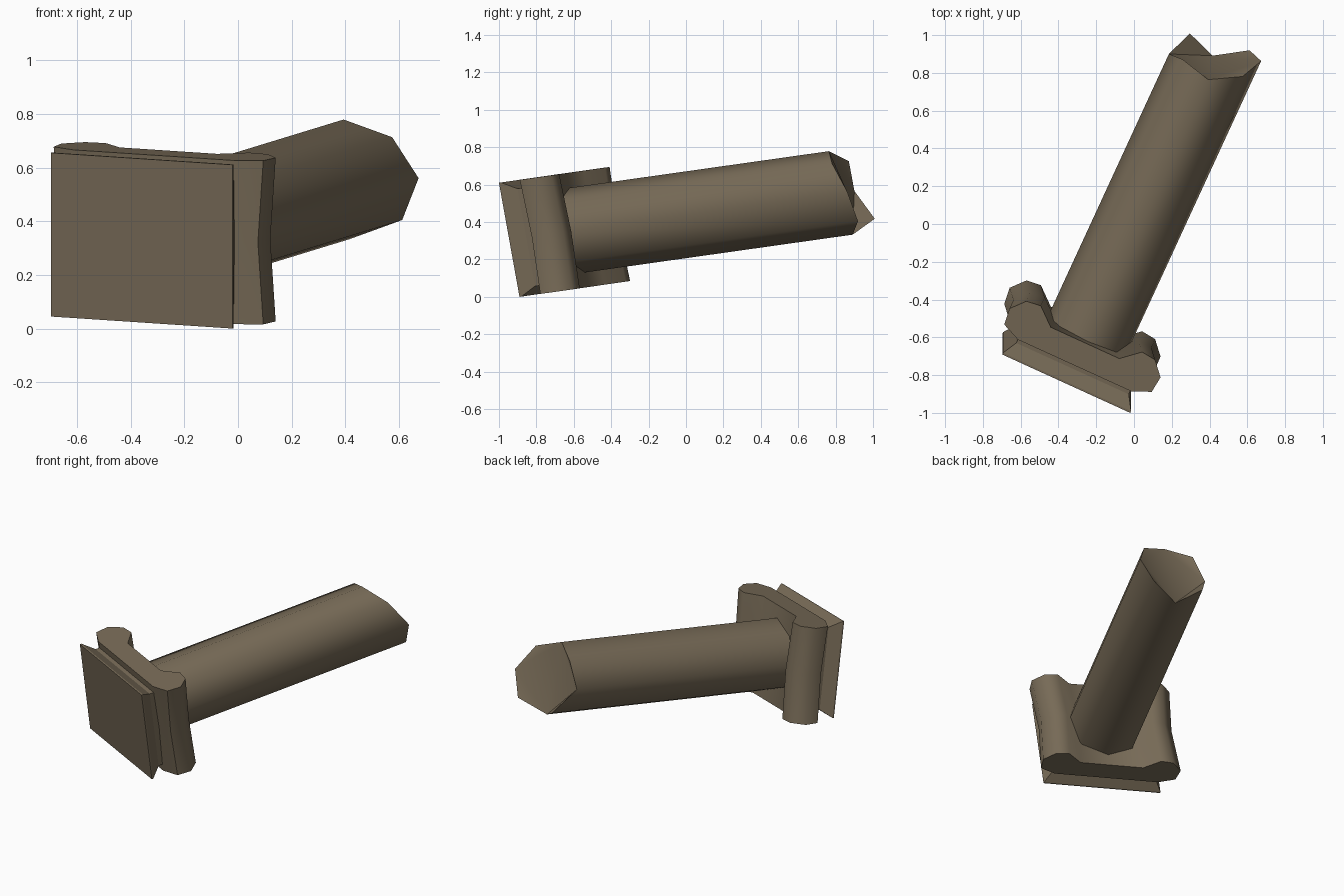
import bpy, bmesh, math
from mathutils import Vector

if "Cube" in bpy.data.objects:
    bpy.data.objects.remove(bpy.data.objects["Cube"])

# Tilted local frame: s across the plate, v up the plate, a along the shaft
S = Vector((0.908, -0.414, -0.06))
V = Vector((0.0, -0.177, 0.984))
A = Vector((0.415, 0.90, 0.127))
ORIGIN = Vector((-0.02, -1.0, 0.61)) - S * 0.373   # top centre of the front plate
H = 0.62                                           # plate and head height


def place(s, v, a):
    return ORIGIN + S * s + V * v + A * a


brown = bpy.data.materials.new("dull_brown")
brown.diffuse_color = (0.185, 0.146, 0.095, 1)
brown.use_nodes = True
brown.node_tree.nodes["Principled BSDF"].inputs["Base Color"].default_value = brown.diffuse_color


def loft(name, rings, end_faces=None, smooth=None):
    """Skin equal-length rings; end_faces lists triangles for the last cap."""
    bm = bmesh.new()
    vr = [[bm.verts.new(place(*p)) for p in ring] for ring in rings]
    n = len(vr[0])
    for r0, r1 in zip(vr, vr[1:]):
        for i in range(n):
            j = (i + 1) % n
            bm.faces.new((r0[i], r0[j], r1[j], r1[i]))
    bm.faces.new(vr[0][::-1])
    for f in end_faces or [range(n)]:
        bm.faces.new([vr[-1][i] for i in f])
    bmesh.ops.recalc_face_normals(bm, faces=bm.faces)
    mesh = bpy.data.meshes.new(name)
    bm.to_mesh(mesh)
    bm.free()
    mesh.materials.append(brown)
    ob = bpy.data.objects.new(name, mesh)
    bpy.context.collection.objects.link(ob)
    if smooth:
        bpy.ops.object.select_all(action='DESELECT')
        ob.select_set(True)
        bpy.context.view_layer.objects.active = ob
        bpy.ops.object.shade_smooth_by_angle(angle=math.radians(smooth))
    return ob


# Front plate: thin square edge, then bevelled in towards the head
def rect(inset, a):
    w = 0.373 - inset
    return [(-w, -inset, a), (w, -inset, a), (w, inset - H, a), (-w, inset - H, a)]


loft("front_plate", [rect(0, 0), rect(0, 0.01), rect(0.045, 0.08), rect(0.045, 0.13)])

# Head: two rounded lobes joined by a web, slightly waisted at mid height
half = [(0.33, 0.107), (0.43, 0.15), (0.44, 0.24),
        (0.375, 0.313), (0.295, 0.322), (0.2, 0.24)]


def head_ring(v, waist):
    right = [(s - waist, v, a) for s, a in half]
    return right + [(-s, v, a) for s, v, a in reversed(right)]


loft("head", [head_ring(0, 0), head_ring(-H / 2, 0.022), head_ring(-H, 0)], smooth=50)

# Shaft: octagonal post with a broken, folded end
end_depth = [1.78, 1.86, 1.95, 1.95, 1.83, 1.90, 1.78, 1.81]


def shaft_ring(depths):
    return [(0.015 + 0.23 * math.sin(i * math.pi / 4),
             -0.31 + 0.23 * math.cos(i * math.pi / 4), d)
            for i, d in enumerate(depths)]


loft("shaft", [shaft_ring([0.2] * 8), shaft_ring(end_depth)],
     end_faces=[(0, 1, 2), (0, 2, 4), (2, 3, 4), (4, 5, 6), (0, 4, 6), (0, 6, 7)], smooth=50)
